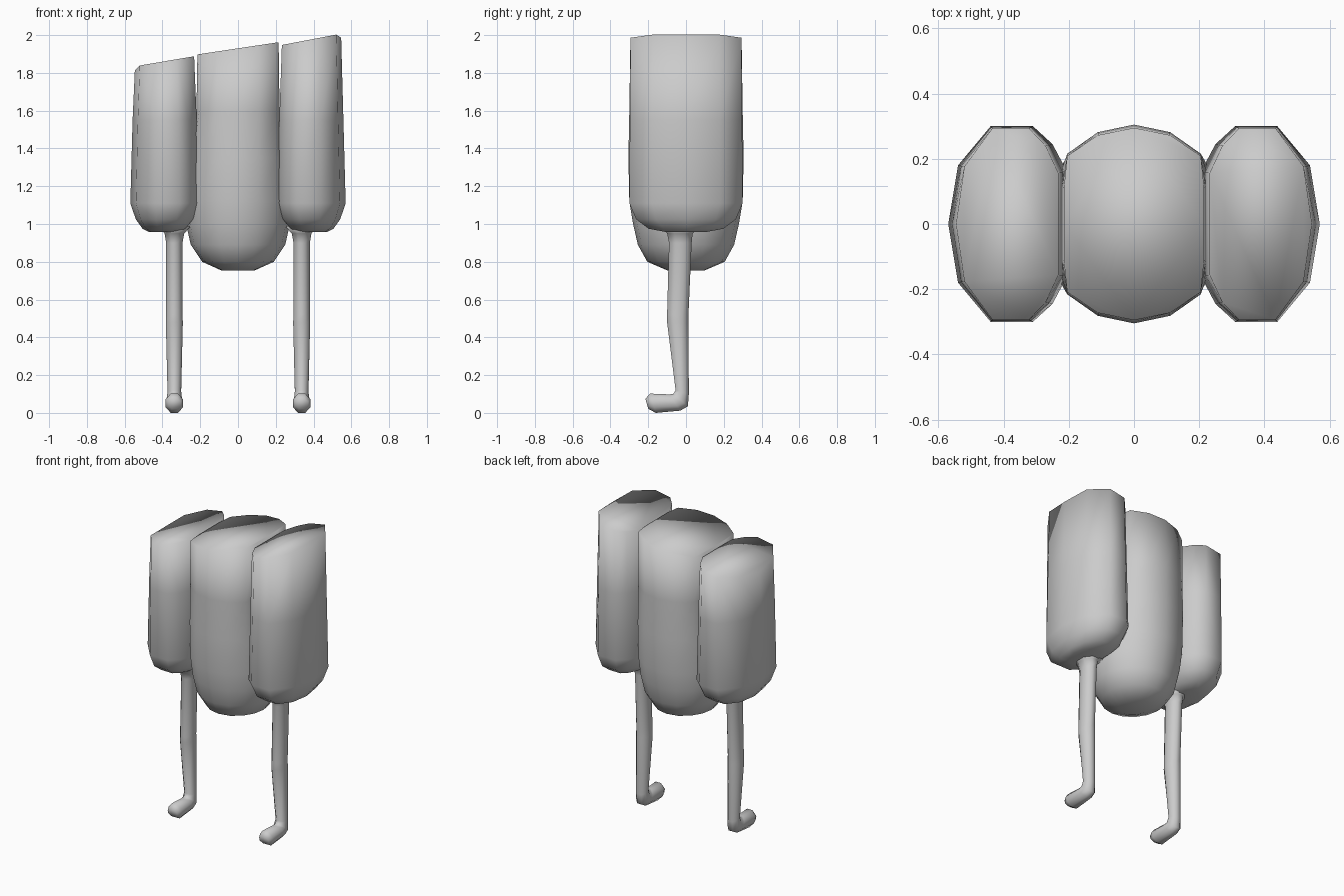
import bpy, bmesh, math

if "Cube" in bpy.data.objects:
    bpy.data.objects.remove(bpy.data.objects["Cube"])

grey = bpy.data.materials.new("plain_grey")
grey.diffuse_color = (0.6, 0.6, 0.6, 1)
grey.use_nodes = True
grey.node_tree.nodes["Principled BSDF"].inputs["Base Color"].default_value = grey.diffuse_color


def loft(name, rings):
    """Skin a list of equal-length point rings and cap both ends."""
    bm = bmesh.new()
    rows = [[bm.verts.new(p) for p in ring] for ring in rings]
    n = len(rows[0])
    for a, b in zip(rows, rows[1:]):
        for i in range(n):
            j = (i + 1) % n
            bm.faces.new((a[i], a[j], b[j], b[i]))
    bm.faces.new(rows[0][::-1])
    bm.faces.new(rows[-1])
    bmesh.ops.recalc_face_normals(bm, faces=bm.faces)
    for f in bm.faces:
        f.smooth = True
    mesh = bpy.data.meshes.new(name)
    bm.to_mesh(mesh)
    bm.free()
    mesh.materials.append(grey)
    obj = bpy.data.objects.new(name, mesh)
    bpy.context.collection.objects.link(obj)
    return obj


# Central body: rounded bottom, slanted top, sides pinched near the top
def body_ring(z, rx, ry, clip=1.0, slope=0.0):
    ring = []
    for i in range(16):
        a = math.tau * i / 16
        x = max(-clip, min(clip, rx * math.cos(a)))
        ring.append((x, ry * math.sin(a), z + slope * x))
    return ring


loft("body", [
    body_ring(0.755, 0.09, 0.10),
    body_ring(0.80, 0.19, 0.205),
    body_ring(0.89, 0.25, 0.255),
    body_ring(1.00, 0.275, 0.28),
    body_ring(1.12, 0.285, 0.30),
    body_ring(1.35, 0.29, 0.305, 0.24),
    body_ring(1.60, 0.29, 0.30, 0.22),
    body_ring(1.93, 0.29, 0.295, 0.215, 0.15),
])

# Side pods: faceted outline, shaped for the right and mirrored by sign
HALF = [(0.54, 0.18), (0.44, 0.30), (0.31, 0.30), (0.25, 0.245), (0.205, 0.16)]
OUTLINE = [(0.57, 0)] + HALF + [(x, -y) for x, y in reversed(HALF)]
POD_X = 0.40


def pod_ring(side, sx, sy, height):
    ring = []
    for px, py in OUTLINE:
        x = side * (POD_X + (px - POD_X) * sx)
        ring.append((x, py * sy, height(x)))
    return ring


def top_height(x):
    z = 1.955 + 0.19 * (x - 0.27) if x > 0 else 1.885 + 0.17 * (x + 0.25)
    return z - 0.022 if abs(x) > 0.53 else z


for side, word in ((1, "right"), (-1, "left")):
    levels = [(0.958, 0.42, 0.36), (0.975, 0.62, 0.66), (1.025, 0.83, 0.88),
              (1.11, 1.0, 1.0)]
    rings = [pod_ring(side, sx, sy, lambda x, z=z: z) for z, sx, sy in levels]
    rings.append(pod_ring(side, 0.93, 0.99, lambda x: 1.55))
    rings.append(pod_ring(side, 0.86, 0.98, top_height))
    loft(word + "_pod", rings)


# Legs: each section spans a front point and a back point in the YZ plane
SECTIONS = [  # front y, front z, back y, back z, half width
    (-0.14, 0.99, 0.08, 0.99, 0.09),
    (-0.10, 0.95, 0.035, 0.95, 0.052),
    (-0.09, 0.90, 0.03, 0.90, 0.043),
    (-0.10, 0.52, 0.013, 0.52, 0.043),
    (-0.10, 0.48, 0.013, 0.48, 0.045),
    (-0.055, 0.12, 0.015, 0.10, 0.036),
    (-0.068, 0.10, 0.010, 0.035, 0.040),
    (-0.09, 0.098, -0.03, 0.012, 0.043),
    (-0.19, 0.102, -0.16, 0.0, 0.046),
    (-0.215, 0.075, -0.20, 0.022, 0.034),
]


def leg_ring(cx, fy, fz, by, bz, w):
    ring = []
    for i in range(8):
        a = math.tau * (i + 0.5) / 8
        t = 0.5 + 0.5 * math.cos(a) / math.cos(math.pi / 8)
        ring.append((cx + w * math.sin(a) / math.cos(math.pi / 8),
                     fy + (by - fy) * t, fz + (bz - fz) * t))
    return ring


for side, word in ((1, "right"), (-1, "left")):
    loft(word + "_leg", [leg_ring(side * 0.337, *s) for s in SECTIONS])
